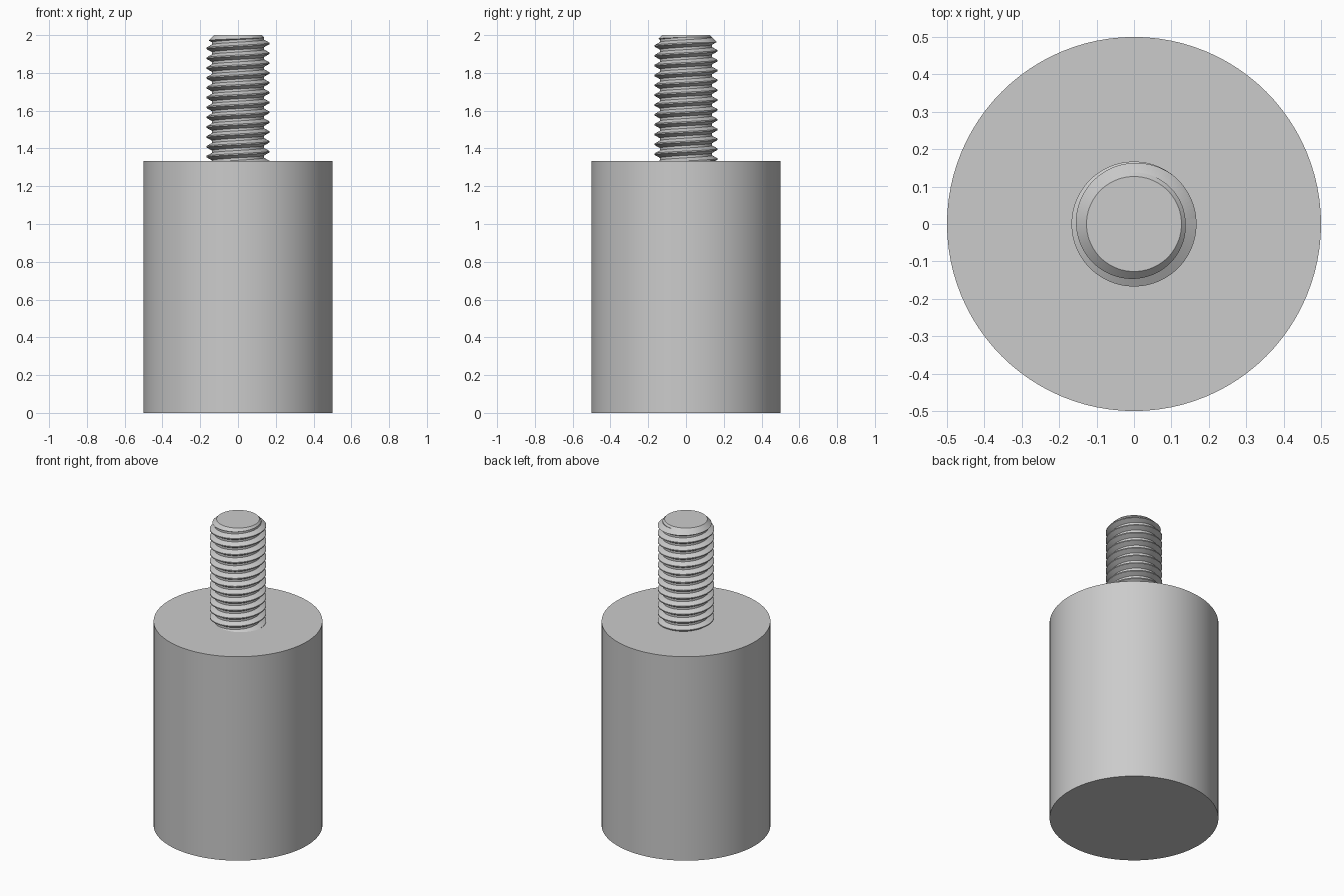
import bpy
import bmesh
from math import cos, sin, tau, radians

if "Cube" in bpy.data.objects:
    bpy.data.objects.remove(bpy.data.objects["Cube"], do_unlink=True)

BODY_R, BODY_H, TOP = 0.5, 1.333, 2.0
MAJOR, MINOR, PITCH = 0.167, 0.138, 0.0521
TIP_R = 0.127
CREST_Z = 1.956          # height of a crest on the +x side
LOW, HIGH = BODY_H - 0.06, TOP + 0.04
SEGS = 96

grey = bpy.data.materials.new("plain_grey")
grey.use_nodes = True
grey.diffuse_color = (0.6, 0.6, 0.6, 1)
grey.node_tree.nodes["Principled BSDF"].inputs["Base Color"].default_value = grey.diffuse_color


def finish(name, bm):
    """Turn a bmesh into a named grey object."""
    bmesh.ops.recalc_face_normals(bm, faces=bm.faces)
    mesh = bpy.data.meshes.new(name)
    bm.to_mesh(mesh)
    bm.free()
    mesh.materials.append(grey)
    obj = bpy.data.objects.new(name, mesh)
    bpy.context.collection.objects.link(obj)
    return obj


def select(obj):
    bpy.ops.object.select_all(action="DESELECT")
    obj.select_set(True)
    bpy.context.view_layer.objects.active = obj


def smooth(obj):
    select(obj)
    bpy.ops.object.shade_smooth_by_angle(angle=radians(30))


def lathe(name, profile):
    """Solid of revolution from (radius, z) points, capped at both ends."""
    bm = bmesh.new()
    rings = [[bm.verts.new((r * cos(tau * i / SEGS), r * sin(tau * i / SEGS), z))
              for i in range(SEGS)] for r, z in profile]
    for a, b in zip(rings, rings[1:]):
        for i in range(SEGS):
            k = (i + 1) % SEGS
            bm.faces.new((a[i], a[k], b[k], b[i]))
    bm.faces.new(rings[0])
    bm.faces.new(rings[-1])
    return finish(name, bm)


# Thread section over one pitch: narrow crest, sloping flanks, wider root
CREST, ROOT = 1 / 16, 3 / 8
STEPS = (-CREST, CREST, ROOT, 1 - ROOT)


def thread_radius(turn, z):
    phase = ((z - CREST_Z) / PITCH - turn) % 1
    d = min(phase, 1 - phase)
    t = min(max((d - CREST) / (ROOT - CREST), 0), 1)
    return MAJOR + (MINOR - MAJOR) * t


def threaded_rod():
    """Right-hand helical rod, cut flat at both ends."""
    bm = bmesh.new()
    first = int((LOW - CREST_Z) / PITCH) - 3
    last = int((HIGH - CREST_Z) / PITCH) + 3
    heights = [k + s for k in range(first, last) for s in STEPS]
    columns = []
    for i in range(SEGS):
        turn = i / SEGS
        column = []
        for h in heights:
            z = min(max(CREST_Z + (h + turn) * PITCH, LOW), HIGH)
            r = thread_radius(turn, z)
            column.append(bm.verts.new((r * cos(tau * turn), r * sin(tau * turn), z)))
        columns.append(column)
    for i in range(SEGS):
        a, b = columns[i], columns[(i + 1) % SEGS]
        shift = len(STEPS) if i == SEGS - 1 else 0
        for j in range(len(heights) - 1 - shift):
            bm.faces.new((a[j], b[j + shift], b[j + shift + 1], a[j + 1]))
    bmesh.ops.remove_doubles(bm, verts=bm.verts, dist=0.00001)
    loose = [v for v in bm.verts if not v.link_faces]
    bmesh.ops.delete(bm, geom=loose, context="VERTS")
    bmesh.ops.triangulate(bm, faces=bm.faces)
    bmesh.ops.holes_fill(bm, edges=[e for e in bm.edges if e.is_boundary], sides=0)
    return finish("threaded_stud", bm)


# Cylindrical body
smooth(lathe("body", [(BODY_R, 0), (BODY_R, BODY_H)]))

# Threaded stud, trimmed to a chamfered tip
stud = threaded_rod()
FLARE = 0.06
blank = lathe("stud_blank", [(MAJOR + 0.05, BODY_H - 0.03),
                             (TIP_R + FLARE + 0.03, TOP - FLARE - 0.03), (TIP_R, TOP)])
blank.hide_render = True
trim = stud.modifiers.new("chamfer", "BOOLEAN")
trim.operation = "INTERSECT"
trim.solver = "EXACT"
trim.object = blank
select(stud)
bpy.ops.object.modifier_apply(modifier=trim.name)
bpy.data.objects.remove(blank, do_unlink=True)
smooth(stud)
